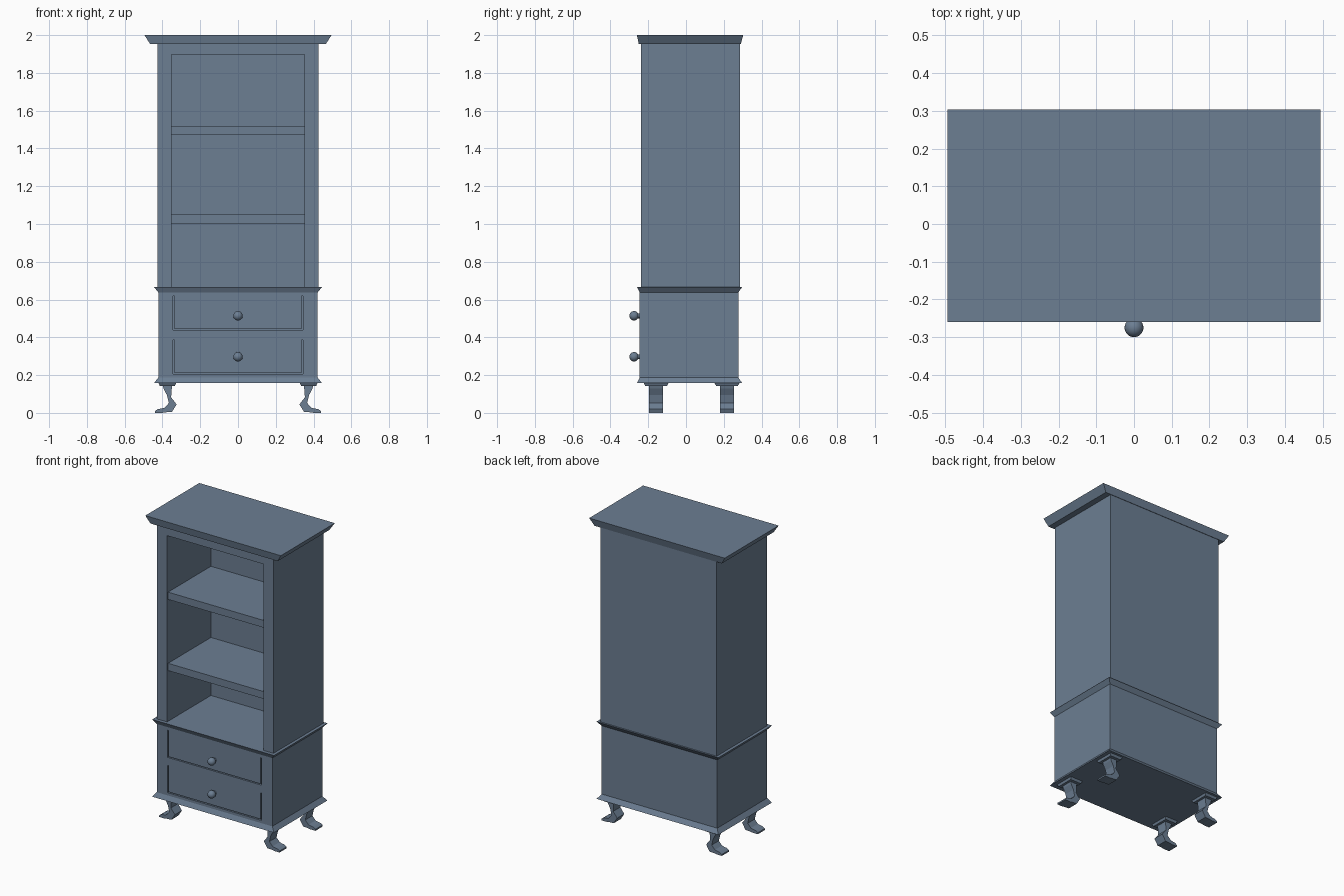
import bpy, bmesh, math
from mathutils import Vector

if "Cube" in bpy.data.objects:
    bpy.data.objects.remove(bpy.data.objects["Cube"])

# Slate blue paint shared by every part
paint = bpy.data.materials.new("slate_paint")
paint.diffuse_color = (0.15, 0.21, 0.29, 1.0)
paint.use_nodes = True
paint.node_tree.nodes["Principled BSDF"].inputs["Base Color"].default_value = paint.diffuse_color


def finish(bm, name):
    bmesh.ops.recalc_face_normals(bm, faces=bm.faces)
    me = bpy.data.meshes.new(name)
    bm.to_mesh(me)
    bm.free()
    me.materials.append(paint)
    ob = bpy.data.objects.new(name, me)
    bpy.context.scene.collection.objects.link(ob)
    return ob


def frustum(bm, low, high, z0, z1):
    """Block with rectangle (x0, x1, y0, y1) at z0 joined to another at z1."""
    rings = []
    for (x0, x1, y0, y1), z in ((low, z0), (high, z1)):
        rings.append([bm.verts.new(p) for p in
                      ((x0, y0, z), (x1, y0, z), (x1, y1, z), (x0, y1, z))])
    a, b = rings
    bm.faces.new(a)
    bm.faces.new(b)
    for i in range(4):
        j = (i + 1) % 4
        bm.faces.new((a[i], a[j], b[j], b[i]))


def block(name, low, z0, z1, high=None):
    bm = bmesh.new()
    frustum(bm, low, high or low, z0, z1)
    return finish(bm, name)


# Top cornice, flaring upward
block("cornice", (-0.465, 0.465, -0.25, 0.29), 1.952, 2.0,
      (-0.495, 0.495, -0.26, 0.303))

# Open bookcase: sides, head rail, back and shelves
for s, side in ((-1, "left"), (1, "right")):
    x0, x1 = sorted((s * 0.352, s * 0.425))
    block(side + "_side_panel", (x0, x1, -0.237, 0.287), 0.66, 1.955)
block("head_rail", (-0.352, 0.352, -0.237, 0.287), 1.897, 1.955)
block("back_panel", (-0.352, 0.352, 0.22, 0.287), 0.66, 1.897)
for i, z in enumerate((1.002, 1.472)):
    block(f"shelf_{i + 1}", (-0.352, 0.352, -0.227, 0.22), z, z + 0.048)

# Drawer base with waist and plinth mouldings
base_rect = (-0.422, 0.422, -0.245, 0.277)
mould_rect = (-0.445, 0.445, -0.26, 0.298)
base = block("drawer_base", base_rect, 0.187, 0.638)
block("waist_moulding", base_rect, 0.638, 0.667, mould_rect)
block("plinth_moulding", mould_rect, 0.157, 0.187, base_rect)

# U-shaped gaps around each drawer front
bm = bmesh.new()
for z0, z1 in ((0.205, 0.385), (0.438, 0.618)):
    outer = [(-0.343, z1), (-0.343, z0), (0.343, z0), (0.343, z1)]
    inner = [(0.336, z1), (0.336, z0 + 0.007), (-0.336, z0 + 0.007), (-0.336, z1)]
    face = bm.faces.new([bm.verts.new((x, -0.27, z)) for x, z in outer + inner])
    ext = bmesh.ops.extrude_face_region(bm, geom=[face])
    bmesh.ops.translate(bm, vec=(0, 0.04, 0),
                        verts=[v for v in ext["geom"] if isinstance(v, bmesh.types.BMVert)])
cutter = finish(bm, "drawer_gap_cutter")
cutter.hide_render = True
cutter.hide_viewport = True
cut = base.modifiers.new("drawer_gaps", "BOOLEAN")
cut.operation = "DIFFERENCE"
cut.object = cutter
cut.solver = "EXACT"

# Round knobs on short stems
for name, z in (("lower_knob", 0.297), ("upper_knob", 0.514)):
    bm = bmesh.new()
    bmesh.ops.create_uvsphere(bm, u_segments=24, v_segments=14, radius=0.025)
    stem = bmesh.ops.create_cone(bm, cap_ends=True, segments=16, radius1=0.013,
                                 radius2=0.013, depth=0.03)
    bmesh.ops.translate(bm, verts=stem["verts"], vec=(0, 0, -0.025))
    for v in bm.verts:
        x, y, h = v.co
        v.co = Vector((x, -0.275 - h, z + y))
    for f in bm.faces:
        f.smooth = True
    ob = finish(bm, name)
    bpy.context.view_layer.objects.active = ob
    ob.select_set(True)
    bpy.ops.object.shade_smooth_by_angle(angle=math.radians(40))
    ob.select_set(False)

# Scrolled legs of constant width: (inner x, inner z, outer x, outer z)
sections = [
    (0.348, 0.148, 0.400, 0.148),
    (0.351, 0.125, 0.394, 0.128),
    (0.354, 0.082, 0.376, 0.094),
    (0.325, 0.045, 0.366, 0.052),
    (0.350, 0.005, 0.389, 0.027),
    (0.385, 0.003, 0.405, 0.023),
    (0.400, 0.000, 0.424, 0.020),
    (0.440, 0.000, 0.440, 0.010),
]
W = 0.037
for row, cy in (("front", -0.158), ("back", 0.217)):
    for s, side in ((-1, "left"), (1, "right")):
        bm = bmesh.new()
        # Mounting pad
        cx = s * 0.374
        frustum(bm, (cx - 0.040, cx + 0.040, cy - 0.057, cy + 0.057),
                (cx - 0.047, cx + 0.047, cy - 0.067, cy + 0.067), 0.142, 0.160)
        # Leg and foot
        rings = []
        for xi, zi, xo, zo in sections:
            rings.append([bm.verts.new((s * x, cy + y, z)) for x, y, z in
                          ((xi, -W, zi), (xo, -W, zo), (xo, W, zo), (xi, W, zi))])
        for a, b in zip(rings, rings[1:]):
            for i in range(4):
                j = (i + 1) % 4
                bm.faces.new((a[i], a[j], b[j], b[i]))
        bm.faces.new(rings[0])
        bm.faces.new(rings[-1])
        finish(bm, f"{row}_{side}_leg")
